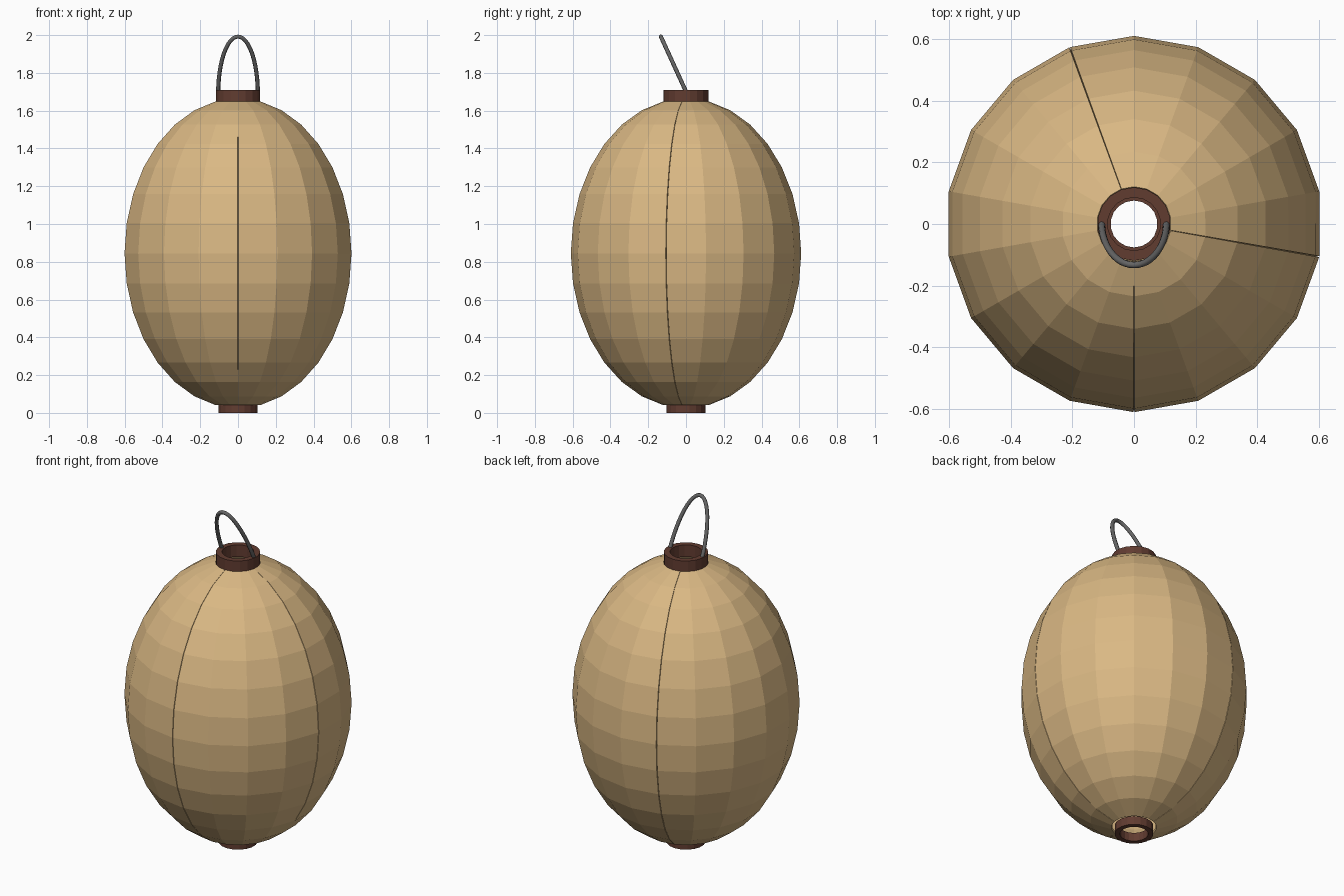
import bpy
from math import sin, cos, radians, pi

if "Cube" in bpy.data.objects:
    bpy.data.objects.remove(bpy.data.objects["Cube"])

SIDES = 18


def paint(ob, name, color):
    mat = bpy.data.materials.get(name) or bpy.data.materials.new(name)
    mat.diffuse_color = (*color, 1)
    mat.use_nodes = True
    mat.node_tree.nodes["Principled BSDF"].inputs["Base Color"].default_value = mat.diffuse_color
    ob.data.materials.append(mat)


def mesh_object(name, verts, faces):
    me = bpy.data.meshes.new(name)
    me.from_pydata(verts, [], faces)
    ob = bpy.data.objects.new(name, me)
    bpy.context.collection.objects.link(ob)
    return ob


def vertex(r, z, i):
    a = radians(-90 + i * 360 / SIDES)
    return (r * cos(a), r * sin(a), z)


# Paper shell: ellipsoid open at both ends, cut into three panels at the seams
verts, faces = [], []
rings = [radians(k * 11.25) for k in range(-7, 8)]
for start, end in ((0, 4), (4, 10), (10, 18)):
    base, n = len(verts), end - start + 1
    for t in rings:
        verts += [vertex(0.6 * cos(t), 0.845 + 0.81 * sin(t), i)
                  for i in range(start, end + 1)]
    for j in range(len(rings) - 1):
        for i in range(n - 1):
            a = base + j * n + i
            faces.append((a, a + 1, a + n + 1, a + n))
shell = mesh_object("paper_shell", verts, faces)
paint(shell, "paper", (0.70, 0.48, 0.23))
solid = shell.modifiers.new("thickness", 'SOLIDIFY')
solid.thickness = 0.01
solid.offset = 1


# Wooden collars: square-section rings
def collar(name, r_in, r_out, z0, z1):
    profile = [(r_in, z0), (r_out, z0), (r_out, z1), (r_in, z1)]
    vs = [vertex(r, z, i) for i in range(SIDES) for r, z in profile]
    fs = []
    for i in range(SIDES):
        a, b = i * 4, (i + 1) % SIDES * 4
        for k in range(4):
            m = (k + 1) % 4
            fs.append((a + k, b + k, b + m, a + m))
    paint(mesh_object(name, vs, fs), "dark_wood", (0.12, 0.045, 0.03))


collar("top_collar", 0.086, 0.119, 1.64, 1.71)
collar("bottom_collar", 0.076, 0.104, 0.0, 0.05)

# Wire handle: elliptical arch leaning towards the front
curve = bpy.data.curves.new("wire_handle", 'CURVE')
curve.dimensions = '3D'
curve.bevel_depth = 0.011
curve.bevel_resolution = 2
curve.use_fill_caps = True
steps = 24
spline = curve.splines.new('POLY')
spline.points.add(steps)
for i, p in enumerate(spline.points):
    t = pi * i / steps
    p.co = (0.105 * cos(t), 0.005 - 0.138 * sin(t), 1.69 + 0.302 * sin(t), 1)
spline.use_smooth = True
handle = bpy.data.objects.new("wire_handle", curve)
bpy.context.collection.objects.link(handle)
paint(handle, "wire", (0.13, 0.13, 0.13))
